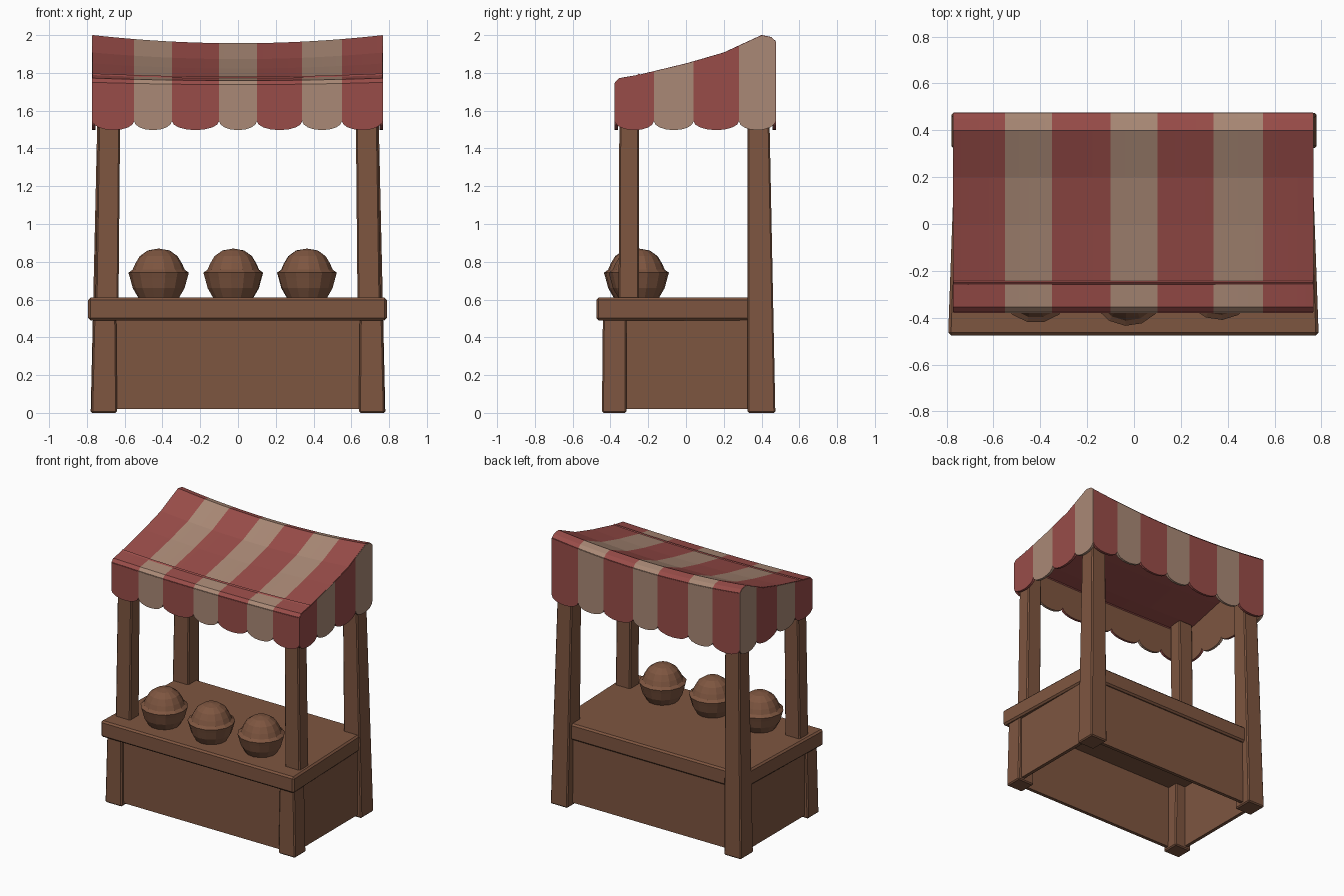
import bpy, bmesh, math
from mathutils import Vector

if "Cube" in bpy.data.objects:
    bpy.data.objects.remove(bpy.data.objects["Cube"])


def material(name, rgb):
    m = bpy.data.materials.new(name)
    m.diffuse_color = (*rgb, 1)
    m.use_nodes = True
    m.node_tree.nodes["Principled BSDF"].inputs["Base Color"].default_value = m.diffuse_color
    return m


WOOD = material("brown wood", (0.208, 0.092, 0.051))
RED = material("red cloth", (0.318, 0.073, 0.066))
CREAM = material("cream cloth", (0.40, 0.25, 0.18))


def finish(bm, name, mats):
    bmesh.ops.recalc_face_normals(bm, faces=bm.faces)
    me = bpy.data.meshes.new(name)
    bm.to_mesh(me)
    bm.free()
    for m in mats:
        me.materials.append(m)
    ob = bpy.data.objects.new(name, me)
    bpy.context.collection.objects.link(ob)
    return ob


def block(name, z0, z1, low, high, bevel=0.008):
    """Box between two rectangles (x0, x1, y0, y1) at heights z0 and z1."""
    bm = bmesh.new()
    rings = []
    for z, (x0, x1, y0, y1) in ((z0, low), (z1, high)):
        rings.append([bm.verts.new((x, y, z)) for x, y in
                      ((x0, y0), (x1, y0), (x1, y1), (x0, y1))])
    a, b = rings
    bm.faces.new(a)
    bm.faces.new(b)
    for i in range(4):
        j = (i + 1) % 4
        bm.faces.new((a[i], a[j], b[j], b[i]))
    if bevel:
        bmesh.ops.bevel(bm, geom=bm.edges[:], offset=bevel, segments=1, affect='EDGES')
    return finish(bm, name, [WOOD])


def mirrored(rect, s):
    x0, x1, y0, y1 = rect
    return (x0, x1, y0, y1) if s > 0 else (-x1, -x0, y0, y1)


# Legs, posts and side boards
for s, side in ((-1, "left"), (1, "right")):
    block(side + "_front_leg", 0, 0.52, mirrored((0.64, 0.777, -0.445, -0.315), s),
          mirrored((0.645, 0.765, -0.44, -0.315), s))
    block(side + "_front_post", 0.55, 1.76, mirrored((0.633, 0.755, -0.357, -0.25), s),
          mirrored((0.622, 0.737, -0.352, -0.25), s))
    block(side + "_back_post", 0, 1.9, mirrored((0.64, 0.78, 0.325, 0.473), s),
          mirrored((0.622, 0.737, 0.325, 0.435), s))
    r = mirrored((0.725, 0.75, -0.35, 0.35), s)
    block(side + "_side_board", 0.02, 0.52, r, r, 0)

# Front and back boards: the box is open underneath
for name, y0, y1 in (("front_board", -0.42, -0.395), ("back_board", 0.385, 0.41)):
    r = (-0.7, 0.7, y0, y1)
    block(name, 0.02, 0.52, r, r, 0)

# Counter top, slightly narrower at the back
counter = block("counter_top", 0.49, 0.61, (-0.793, 0.788, -0.475, 0.43),
                (-0.793, 0.788, -0.475, 0.43), 0.012)
for v in counter.data.vertices:
    if v.co.y > 0:
        v.co.x *= 0.96

# Bowls with a round heap on top
PROFILE = [(0.105, 0.605), (0.137, 0.66), (0.152, 0.715), (0.16, 0.742), (0.138, 0.758),
           (0.124, 0.79), (0.1, 0.83), (0.058, 0.86)]
for n, (cx, cy) in enumerate(((-0.42, -0.262), (-0.025, -0.275), (0.365, -0.25))):
    bm = bmesh.new()
    N = 14
    rings = [[bm.verts.new((cx + r * math.cos(2 * math.pi * (i + n / 3) / N),
                            cy + r * math.sin(2 * math.pi * (i + n / 3) / N), z))
              for i in range(N)] for r, z in PROFILE]
    tip = bm.verts.new((cx, cy, 0.87))
    bm.faces.new(rings[0])
    for a, b in zip(rings, rings[1:]):
        for i in range(N):
            bm.faces.new((a[i], a[(i + 1) % N], b[(i + 1) % N], b[i]))
    for i in range(N):
        bm.faces.new((rings[-1][i], rings[-1][(i + 1) % N], tip))
    finish(bm, f"filled_bowl_{n + 1}", [WOOD])

# Canopy shape: slope along y, sagging in the middle of x
SLOPE = [(-0.376, 1.75), (-0.355, 1.772), (-0.25, 1.79), (0, 1.85), (0.2, 1.908),
         (0.4, 2.0), (0.45, 1.99), (0.473, 1.97)]
LEFT, RIGHT, FRONT, BACK = -0.77, 0.764, -0.376, 0.473
X_STRIPES = [LEFT, -0.55, -0.35, -0.10, 0.10, 0.34, 0.55, RIGHT]
Y_STRIPES = [FRONT, -0.17, 0.04, 0.28, BACK]


def roof_z(x, y):
    for (y0, z0), (y1, z1) in zip(SLOPE, SLOPE[1:]):
        if y <= y1 + 1e-6:
            z = z0 + (z1 - z0) * (y - y0) / (y1 - y0)
            break
    sag = 0.012 + 0.034 * (y - FRONT) / (BACK - FRONT)
    return z - sag * (1 - (x / 0.767) ** 2)


def stripe(u, bounds):
    return max(i for i in range(len(bounds) - 1) if u >= bounds[i] - 1e-6)


def hem_z(u, bounds):
    """Scalloped lower edge, one scallop for each stripe."""
    i = stripe(u, bounds)
    t = (u - bounds[i]) / (bounds[i + 1] - bounds[i])
    return 1.545 - 0.048 * math.sqrt(max(0, 1 - (2 * t - 1) ** 2))


def cloth(name, bounds, vs, fn, offset, inner, extra=()):
    """Thick striped sheet: stripes run across u, the lining has one colour."""
    us = set(extra)
    for a, b in zip(bounds, bounds[1:]):
        us |= {round(a + (b - a) * (1 - math.cos(math.pi * k / 8)) / 2, 5) for k in range(9)}
    us = sorted(us)
    bm = bmesh.new()
    out = [[bm.verts.new(fn(u, v)) for v in vs] for u in us]
    inn = [[bm.verts.new(Vector(fn(u, v)) + Vector(offset)) for v in vs] for u in us]
    last = len(vs) - 1

    def face(verts, m):
        bm.faces.new(verts).material_index = m

    for i in range(len(us) - 1):
        m = stripe((us[i] + us[i + 1]) / 2, bounds) % 2
        for j in range(last):
            face((out[i][j], out[i + 1][j], out[i + 1][j + 1], out[i][j + 1]), m)
            face((inn[i][j], inn[i + 1][j], inn[i + 1][j + 1], inn[i][j + 1]), inner)
        for j in (0, last):
            face((out[i][j], out[i + 1][j], inn[i + 1][j], inn[i][j]), m)
    for i, m in ((0, 0), (len(us) - 1, (len(bounds) - 2) % 2)):
        for j in range(last):
            face((out[i][j], out[i][j + 1], inn[i][j + 1], inn[i][j]), m)
    finish(bm, name, [RED, CREAM, WOOD])


# Striped roof with a red underside
cloth("canopy_roof", X_STRIPES, [y for y, z in SLOPE],
      lambda x, y: (x, y, roof_z(x, y)), (0, 0, -0.025), 0)

# Scalloped hanging edges just outside the roof, with a plain brown lining
OUT, DROP = 0.003, 0.003
for name, y, s in (("front_valance", FRONT, -1), ("back_valance", BACK, 1)):
    cloth(name, X_STRIPES, (0, 1),
          lambda x, v, y=y, s=s: (x, y + s * OUT,
                                  hem_z(x, X_STRIPES) if v else roof_z(x, y) - DROP),
          (0, -0.018 * s, 0), 2)
for name, x, s in (("left_valance", LEFT, -1), ("right_valance", RIGHT, 1)):
    cloth(name, Y_STRIPES, (0, 1),
          lambda y, v, x=x, s=s: (x + s * OUT, y,
                                  hem_z(y, Y_STRIPES) if v else roof_z(x, y) - DROP),
          (-0.018 * s, 0, 0), 2, [y for y, z in SLOPE])

# Raised seam across the roof
bm = bmesh.new()
seam = []
for k in range(13):
    x = LEFT + (RIGHT - LEFT) * k / 12
    seam.append([bm.verts.new((x, -0.25 + dy, roof_z(x, -0.25) + dz))
                 for dy, dz in ((-0.014, -0.006), (0, 0.007), (0.014, -0.004))])
for a, b in zip(seam, seam[1:]):
    for j in range(3):
        bm.faces.new((a[j], b[j], b[(j + 1) % 3], a[(j + 1) % 3]))
bm.faces.new(seam[0])
bm.faces.new(seam[-1])
finish(bm, "roof_seam", [RED])
